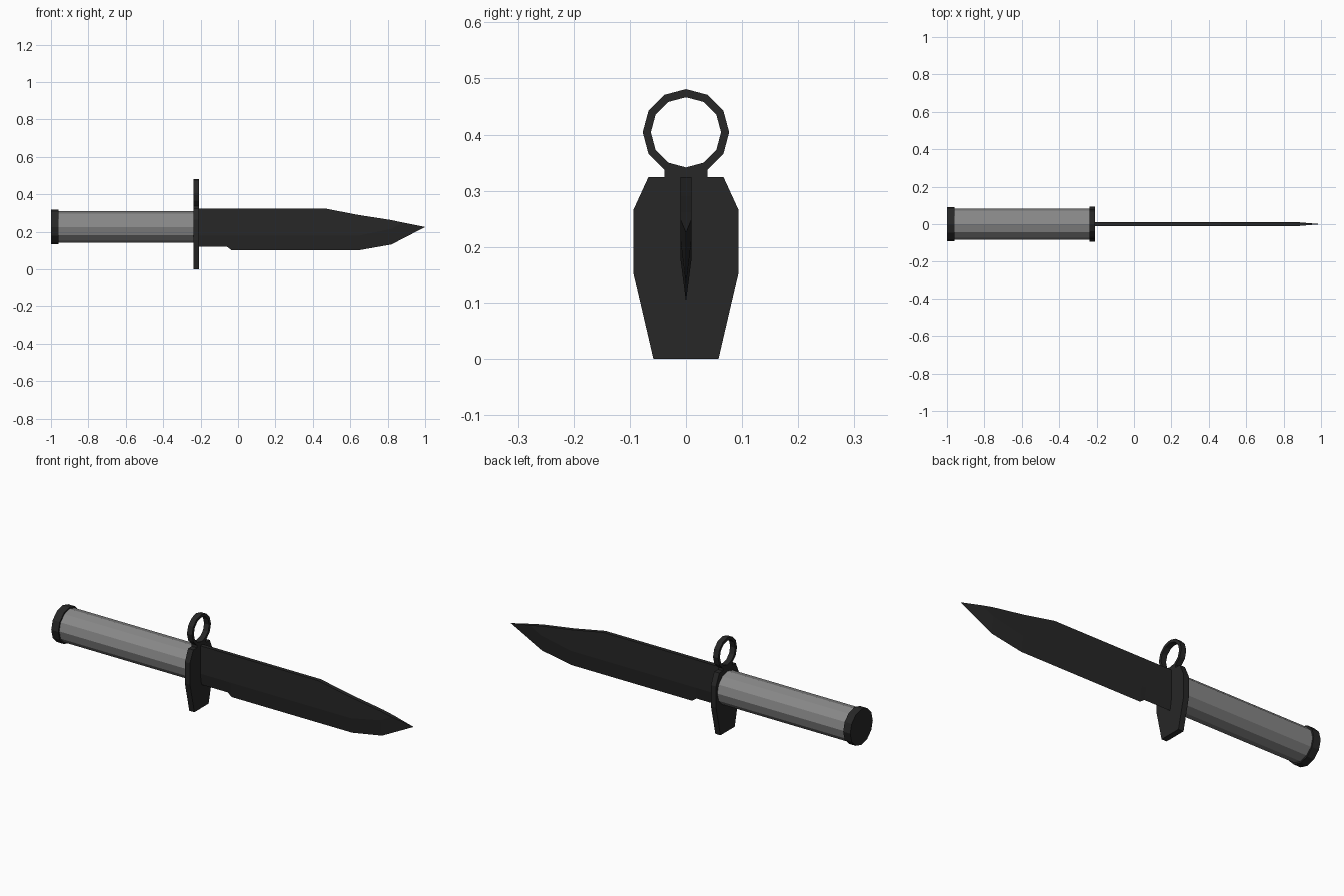
import bpy, bmesh
from math import sin, cos, pi
from mathutils import Matrix

if "Cube" in bpy.data.objects:
    bpy.data.objects.remove(bpy.data.objects["Cube"])


def material(name, value):
    m = bpy.data.materials.new(name)
    m.diffuse_color = (value, value, value, 1)
    m.use_nodes = True
    m.node_tree.nodes["Principled BSDF"].inputs["Base Color"].default_value = m.diffuse_color
    return m


dark = material("dark_steel", 0.02)
grey = material("grey_grip", 0.25)


def finish(name, bm, mat):
    bmesh.ops.recalc_face_normals(bm, faces=bm.faces)
    me = bpy.data.meshes.new(name)
    bm.to_mesh(me)
    bm.free()
    me.materials.append(mat)
    ob = bpy.data.objects.new(name, me)
    bpy.context.collection.objects.link(ob)
    return ob


def rod(name, x0, x1, r, mat, z=0.225):
    bm = bmesh.new()
    m = Matrix.Translation(((x0 + x1) / 2, 0, z)) @ Matrix.Rotation(pi / 2, 4, 'Y')
    bmesh.ops.create_cone(bm, cap_ends=True, segments=12, radius1=r, radius2=r,
                          depth=x1 - x0, matrix=m)
    return finish(name, bm, mat)


# Grip and pommel
rod("grip", -0.965, -0.23, 0.084, grey)
rod("pommel", -1.0, -0.96, 0.092, dark)

# Guard plate: half profile mirrored in y, extruded along x
GX0, GX1 = -0.237, -0.208
half = [(0.058, 0), (0.094, 0.155), (0.094, 0.265), (0.067, 0.324), (0.0385, 0.324), (0.0385, 0.338)]
ring_bottom = [(0, 0.3345)]
outline = half + ring_bottom + [(-y, z) for y, z in reversed(half)]
bm = bmesh.new()
face = bm.faces.new([bm.verts.new((GX0, y, z)) for y, z in outline])
ext = bmesh.ops.extrude_face_region(bm, geom=[face])
bmesh.ops.translate(bm, vec=(GX1 - GX0, 0, 0),
                    verts=[v for v in ext["geom"] if isinstance(v, bmesh.types.BMVert)])
finish("guard", bm, dark)

# Muzzle ring: rectangular section swept around 12 sides
bm = bmesh.new()
section = [(GX0, 0.0625), (GX1, 0.0625), (GX1, 0.077), (GX0, 0.077)]
loops = [[bm.verts.new((x, r * sin(a), 0.404 + r * cos(a))) for x, r in section]
         for a in (2 * pi * i / 12 for i in range(12))]
for i in range(12):
    a, b = loops[i], loops[(i + 1) % 12]
    for j in range(4):
        k = (j + 1) % 4
        bm.faces.new((a[j], a[k], b[k], b[j]))
finish("muzzle_ring", bm, dark)

# Blade: flat cheeks between spine and ridge, ground down to a thin edge and tip
spine = [(-0.21, 0.324), (0.465, 0.324), (0.64, 0.29), (0.82, 0.262), (0.88, 0.249)]
ridge = [(0.82, 0.215), (0.65, 0.18), (-0.035, 0.18), (-0.06, 0.18), (-0.21, 0.18)]
edge = [(0.82, 0.132), (0.65, 0.102), (-0.035, 0.102), (-0.06, 0.12), (-0.21, 0.12)]
bm = bmesh.new()
tip = bm.verts.new((1.0, 0, 0.225))
edge_v = [bm.verts.new((x, 0, z)) for x, z in edge]
sides = []
for y in (-0.01, 0.01):
    s = [bm.verts.new((x, y, z)) for x, z in spine]
    r = [bm.verts.new((x, y, z)) for x, z in ridge]
    bm.faces.new(s + r)
    bm.faces.new((s[-1], tip, r[0]))
    bm.faces.new((tip, edge_v[0], r[0]))
    for i in range(4):
        bm.faces.new((r[i], edge_v[i], edge_v[i + 1], r[i + 1]))
    sides.append((s, r))
(s0, r0), (s1, r1) = sides
for i in range(4):
    bm.faces.new((s0[i], s0[i + 1], s1[i + 1], s1[i]))
bm.faces.new((s0[-1], tip, s1[-1]))
bm.faces.new((s0[0], s1[0], r1[-1], edge_v[-1], r0[-1]))
finish("blade", bm, dark)
